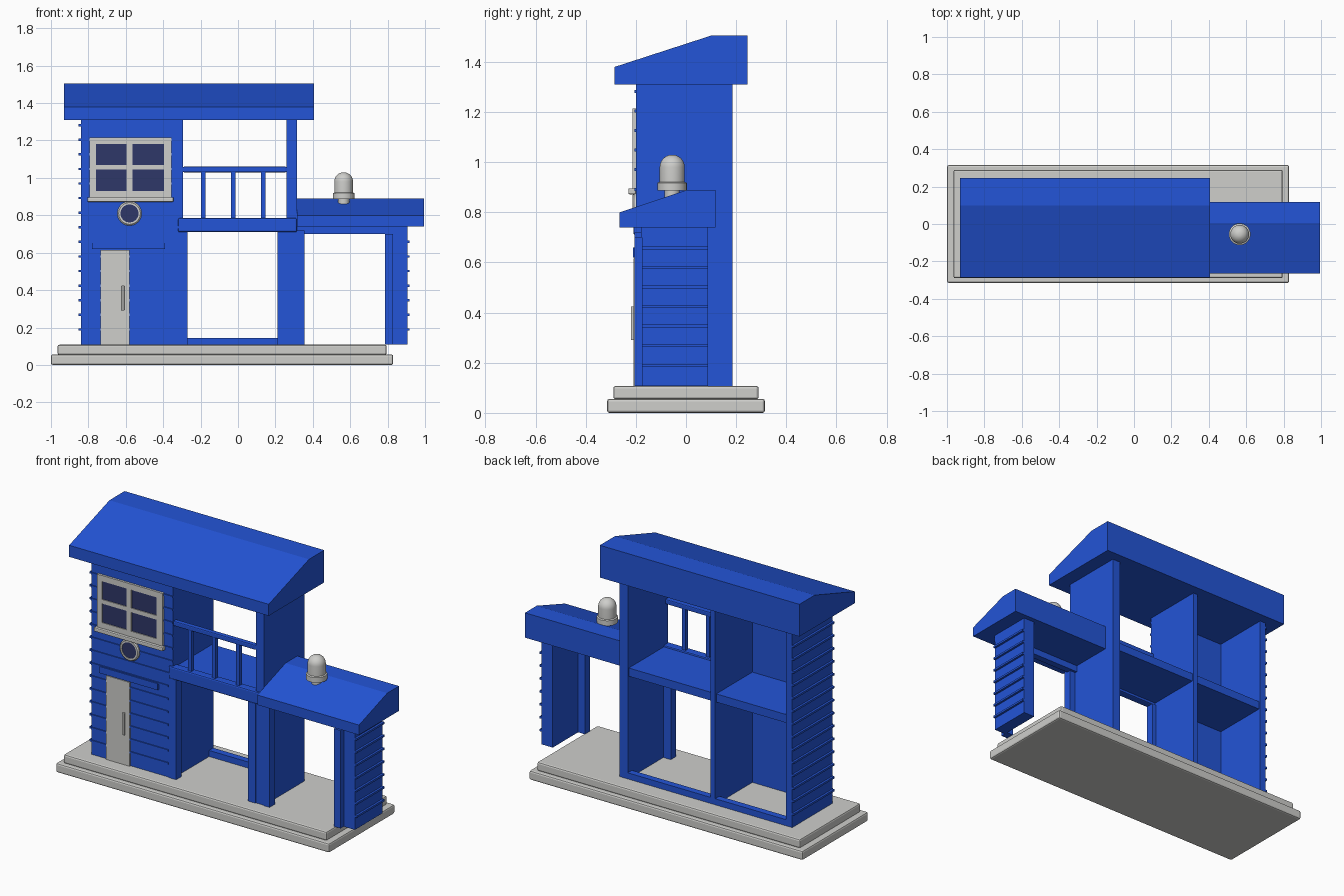
import bpy, math

cube = bpy.data.objects.get("Cube")
if cube:
    bpy.data.objects.remove(cube, do_unlink=True)


def material(name, rgb):
    m = bpy.data.materials.new(name)
    m.use_nodes = True
    m.diffuse_color = (*rgb, 1)
    m.node_tree.nodes["Principled BSDF"].inputs["Base Color"].default_value = (*rgb, 1)
    return m


BLUE = material("bright blue", (0.017, 0.09, 0.68))
GREY = material("light grey", (0.62, 0.62, 0.60))
GLASS = material("dark navy glass", (0.028, 0.038, 0.14))


def mesh_object(name, verts, faces, mat):
    me = bpy.data.meshes.new(name)
    me.from_pydata(verts, [], faces)
    me.materials.append(mat)
    ob = bpy.data.objects.new(name, me)
    bpy.context.collection.objects.link(ob)
    return ob


def extrude_x(name, profile, x0, x1, mat):
    """Prism along x from a (y, z) profile."""
    n = len(profile)
    verts = [(x, y, z) for x in (x0, x1) for y, z in profile]
    faces = [tuple(range(n))[::-1], tuple(range(n, 2 * n))]
    faces += [(i, (i + 1) % n, n + (i + 1) % n, n + i) for i in range(n)]
    return mesh_object(name, verts, faces, mat)


def box(name, x0, x1, y0, y1, z0, z1, mat=BLUE, bevel=0):
    ob = extrude_x(name, [(y0, z0), (y1, z0), (y1, z1), (y0, z1)], x0, x1, mat)
    if bevel:
        mod = ob.modifiers.new("bevel", "BEVEL")
        mod.width, mod.segments = bevel, 2
    return ob


def lathe(name, profile, loc, mat, steps=32, rot=(0, 0, 0)):
    """Turn an (r, z) profile round its axis."""
    n = len(profile)
    verts = [(r * math.cos(a), r * math.sin(a), z)
             for a in (math.tau * s / steps for s in range(steps)) for r, z in profile]
    faces = [(s * n + i, (s + 1) % steps * n + i, (s + 1) % steps * n + i + 1, s * n + i + 1)
             for s in range(steps) for i in range(n - 1)]
    faces.append(tuple(s * n for s in range(steps))[::-1])
    faces.append(tuple(s * n + n - 1 for s in range(steps)))
    ob = mesh_object(name, verts, faces, mat)
    ob.location, ob.rotation_euler = loc, rot
    bpy.ops.object.select_all(action="DESELECT")
    ob.select_set(True)
    bpy.context.view_layer.objects.active = ob
    bpy.ops.object.shade_smooth_by_angle(angle=math.radians(40))
    return ob


FLOOR, EAVES = 0.108, 1.31
FRONT, BACK = -0.2, 0.185

# Stepped base
box("base_lower", -1, 0.83, -0.315, 0.315, 0, 0.056, GREY, 0.01)
box("base_upper", -0.965, 0.795, -0.29, 0.29, 0.054, FLOOR, GREY, 0.01)

# House walls, open at the back
box("left_end_wall", -0.84, -0.8, FRONT, BACK, FLOOR, EAVES)
box("middle_wall", -0.325, -0.295, FRONT, BACK, FLOOR, EAVES)
box("right_end_wall", 0.26, 0.315, FRONT, BACK, FLOOR, EAVES)
box("front_wall", -0.8, -0.325, FRONT, -0.17, FLOOR, EAVES)
box("upper_floor", -0.8, 0.26, -0.19, 0.175, 0.725, 0.775)
box("balcony_beam", -0.32, 0.315, -0.21, -0.16, 0.71, 0.785, BLUE, 0.008)
box("back_sill", -0.8, 0.26, 0.145, BACK, FLOOR, 0.145)

# Posts in the openings
for name, x0, x1, top in (("left_post", -0.32, -0.27, 0.71), ("centre_post", 0.21, 0.26, 0.71),
                          ("carport_inner_post", 0.315, 0.355, 0.72),
                          ("carport_outer_post", 0.785, 0.83, 0.7)):
    box(name, x0, x1, -0.205, -0.155, FLOOR, top)

# Balcony railing
box("hand_rail", -0.295, 0.26, -0.2, -0.17, 1.03, 1.06, BLUE, 0.006)
for i in range(3):
    x = -0.185 + 0.16 * i
    box("baluster", x - 0.012, x + 0.012, -0.197, -0.173, 0.785, 1.035)

# Carport
box("carport_wall", 0.83, 0.905, -0.175, 0.088, FLOOR, 0.75)
box("carport_beam", 0.315, 0.905, -0.18, -0.14, 0.7, 0.745)


# Roofs with a sloping front
def roof(name, x0, x1, y0, ridge, y1, z0, z1, z2):
    extrude_x(name, [(y0, z0), (y1, z0), (y1, z2), (ridge, z2), (y0, z1)], x0, x1, BLUE)


roof("main_roof", -0.93, 0.405, -0.285, 0.1, 0.245, EAVES, 1.38, 1.505)
roof("carport_roof", 0.315, 0.995, -0.265, 0.005, 0.117, 0.74, 0.8, 0.89)

# Siding strips
for i in range(15):
    z = 0.19 + 0.078 * i
    lo, hi = z - 0.006, z + 0.006
    box("left_siding", -0.853, -0.84, FRONT, BACK, lo, hi)
    box("front_siding", -0.84, -0.325 if z < 0.72 else -0.295, FRONT - 0.006, FRONT, lo, hi)
    if z < 0.7:
        box("carport_siding", 0.905, 0.918, -0.175, 0.088, lo, hi)

# Door with handle and lintel
box("door", -0.735, -0.58, FRONT - 0.009, FRONT, FLOOR, 0.615, GREY)
box("door_handle", -0.622, -0.608, -0.22, -0.208, 0.29, 0.425, GREY, 0.003)
box("door_lintel", -0.78, -0.39, -0.212, FRONT, 0.62, 0.66)

# Four-pane window
box("window_glass", -0.78, -0.37, FRONT - 0.008, FRONT, 0.9, 1.2, GLASS)
for x0, x1 in ((-0.795, -0.76), (-0.595, -0.565), (-0.395, -0.355)):
    box("window_upright", x0, x1, -0.214, FRONT, 0.89, 1.215, GREY)
for z0, z1 in ((0.89, 0.93), (1.045, 1.07), (1.18, 1.215)):
    box("window_crossbar", -0.795, -0.355, -0.213, FRONT, z0, z1, GREY)
box("window_sill", -0.805, -0.345, -0.23, FRONT, 0.872, 0.896, GREY, 0.005)

# Round window
side = (math.pi / 2, 0, 0)
lathe("round_window_frame", [(0.065, 0), (0.065, 0.008), (0.058, 0.014), (0.048, 0.014),
                             (0.048, 0.009)], (-0.58, FRONT, 0.81), GREY, rot=side)
lathe("round_window_glass", [(0.048, 0), (0.048, 0.0095)], (-0.58, FRONT, 0.81), GLASS, rot=side)

# Beacon on the carport roof
dome = [(0.05 * math.cos(a), 0.98 + 0.05 * math.sin(a))
        for a in (math.radians(10 * k) for k in range(9))]
lathe("beacon", [(0.03, 0.85), (0.03, 0.887), (0.058, 0.887), (0.058, 0.918), (0.05, 0.922)] + dome,
      (0.565, -0.055, 0), GREY)
